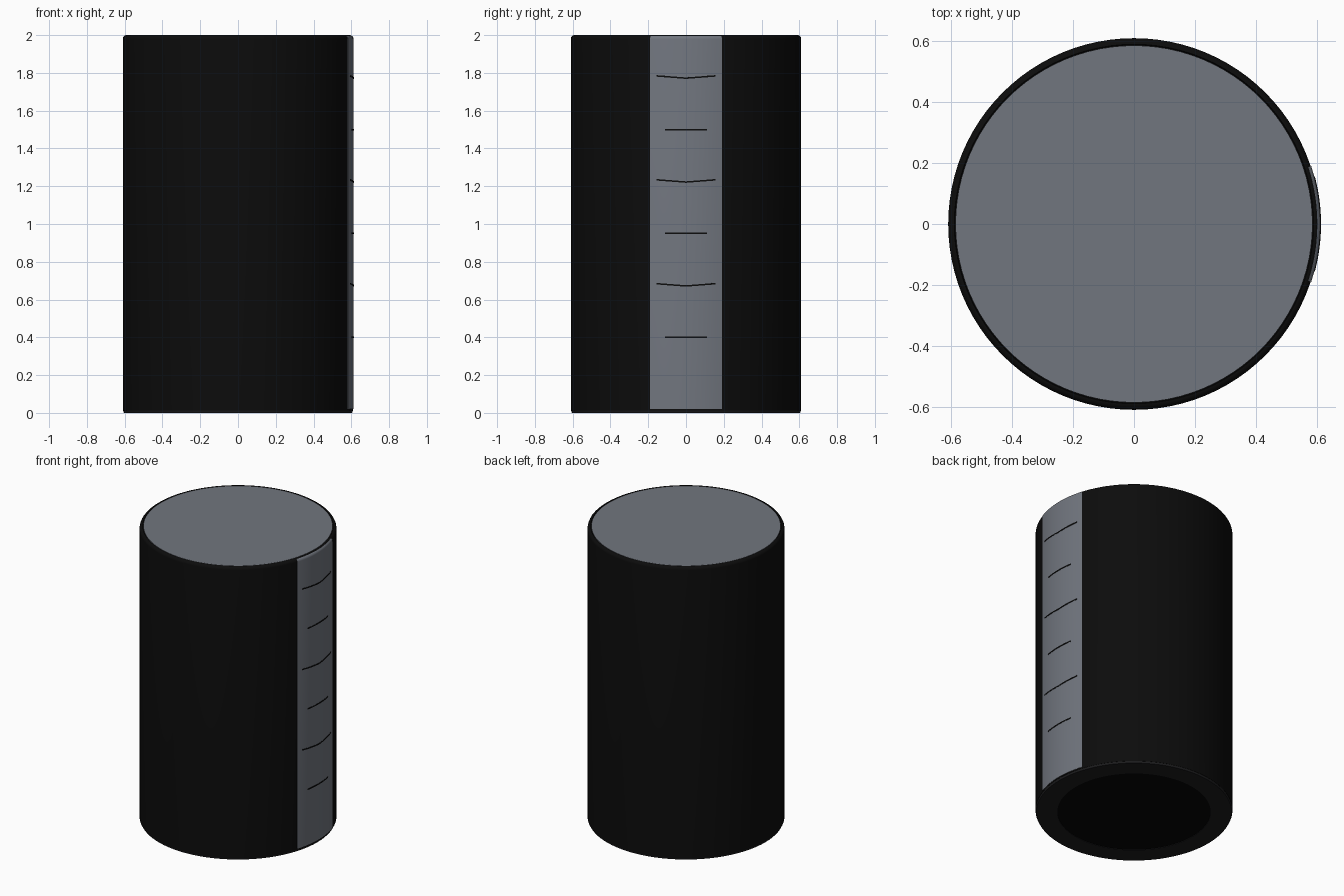
import bpy, bmesh, math

cube = bpy.data.objects.get("Cube")
if cube:
    bpy.data.objects.remove(cube, do_unlink=True)


def material(name, color):
    m = bpy.data.materials.new(name)
    m.use_nodes = True
    m.diffuse_color = (*color, 1)
    m.node_tree.nodes["Principled BSDF"].inputs["Base Color"].default_value = (*color, 1)
    return m


black = material("black", (0.0035, 0.0035, 0.0035))
grey = material("slate grey", (0.165, 0.18, 0.21))
charcoal = material("charcoal", (0.012, 0.012, 0.013))
deep_black = material("deep black", (0.0015, 0.0015, 0.0015))


def sweep(name, profile, mat, half=math.pi, steps=96, closed=False, sag=0.0):
    """Turn an (r, z) profile about z, centred on +x, through +-half radians."""
    bm = bmesh.new()
    rows = []
    for i in range(steps + 1):
        t = 2 * i / steps - 1
        a = t * half
        rows.append([bm.verts.new((r * math.cos(a), r * math.sin(a), z + sag * abs(t)))
                     for r, z in profile])
    n = len(profile)
    for p, q in zip(rows, rows[1:]):
        for j in range(n if closed else n - 1):
            k = (j + 1) % n
            bm.faces.new((p[j], q[j], q[k], p[k]))
    if half < math.pi:
        bm.faces.new(rows[0])
        bm.faces.new(rows[-1])
    bmesh.ops.remove_doubles(bm, verts=bm.verts, dist=1e-5)
    bmesh.ops.recalc_face_normals(bm, faces=bm.faces)
    mesh = bpy.data.meshes.new(name)
    bm.to_mesh(mesh)
    bm.free()
    mesh.materials.append(mat)
    ob = bpy.data.objects.new(name, mesh)
    bpy.context.collection.objects.link(ob)
    bpy.ops.object.select_all(action="DESELECT")
    ob.select_set(True)
    bpy.context.view_layer.objects.active = ob
    bpy.ops.object.shade_smooth_by_angle(angle=math.radians(35))
    return ob


R = 0.61    # body radius
H = 2.0     # overall height
B = 0.02    # rim rounding


def rounded_top(r, h, b):
    return [(r - b + b * math.cos(a), h - b + b * math.sin(a))
            for a in (math.radians(15 * k) for k in range(7))]


# Outer wall with a rounded rim
sweep("body", [(0, 0.012), (R, 0.012)] + rounded_top(R, H, B) + [(0.588, H - 0.006), (0, H - 0.006)], black)

# Flush top panel
sweep("top_panel", [(0, H - 0.005), (0.586, H - 0.005), (0.586, H - 0.001), (0, H - 0.001)], grey)

# Underside ring and the disc inside it
sweep("base_ring", [(0.475, 0.0), (R - 0.006, 0.0), (R - 0.001, 0.014), (0.475, 0.014)],
      charcoal, closed=True)
sweep("base_disc", [(0, 0.003), (0.475, 0.003), (0.475, 0.011), (0, 0.011)], deep_black)

# Gauge strip curved around the wall
S = R + 0.002
strip_half = math.asin(0.19 / S)
sweep("gauge_strip", [(R - 0.03, 0.02), (S, 0.02)] + rounded_top(S, H - 0.001, B)[:5]
      + [(R - 0.03, H - 0.02)], grey, half=strip_half, steps=12, closed=True)

# Level marks, alternating long and short
for i in range(3):
    for kind, z, width, sag in (("long", 0.672, 0.155, 0.012), ("short", 0.4, 0.11, 0.0)):
        z += 0.55 * i
        sweep(f"{kind}_mark_{i + 1}",
              [(S - 0.003, z - 0.004), (S + 0.002, z - 0.004),
               (S + 0.002, z + 0.004), (S - 0.003, z + 0.004)],
              black, half=math.asin(width / S), steps=8, closed=True, sag=sag)
